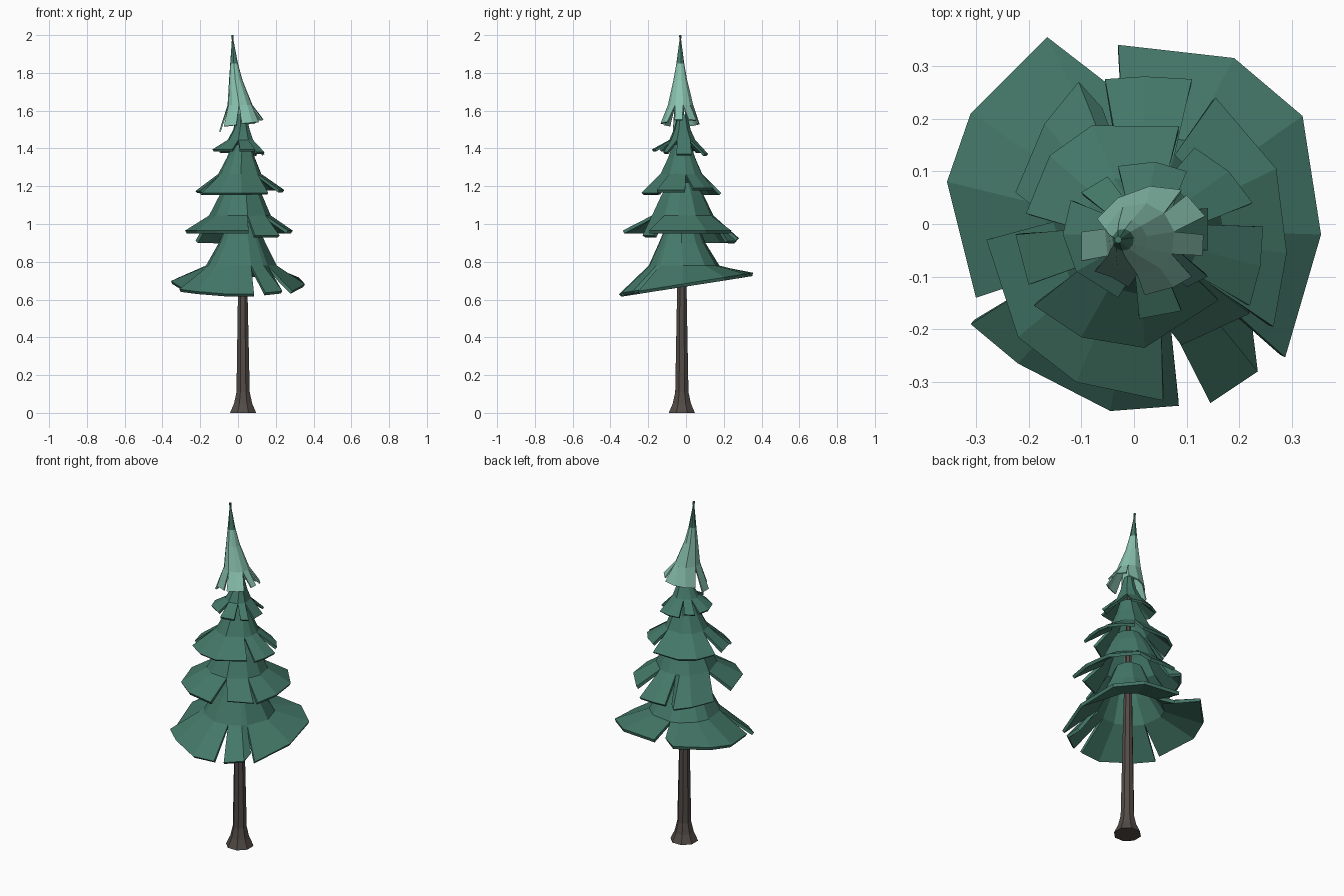
import bpy, bmesh, math
from math import pi, sin, cos, atan2

if "Cube" in bpy.data.objects:
    bpy.data.objects.remove(bpy.data.objects["Cube"])


def material(name, rgb):
    m = bpy.data.materials.new(name)
    m.diffuse_color = (*rgb, 1)
    m.use_nodes = True
    m.node_tree.nodes["Principled BSDF"].inputs["Base Color"].default_value = m.diffuse_color
    return m


GREEN = material("pine green", (0.058, 0.19, 0.14))
MINT = material("pale mint", (0.25, 0.54, 0.43))
BARK = material("dark bark", (0.085, 0.07, 0.062))


def finish(bm, name, mats):
    mesh = bpy.data.meshes.new(name)
    bm.to_mesh(mesh)
    bm.free()
    for m in mats:
        mesh.materials.append(m)
    ob = bpy.data.objects.new(name, mesh)
    bpy.context.collection.objects.link(ob)
    return ob


def ring_point(ring, a):
    x, y, r, z = ring
    return (x + r * cos(a), y + r * sin(a), z)


def skirt(name, panels, rings, tilt=(0, 0), mats=(GREEN,), split=None, thick=0.018):
    """Branch skirt. panels: (rim z, rim outline), counterclockwise.
    rings: (x, y, radius, z) going up from the notch roots."""
    cx, cy = rings[0][:2]
    prev = atan2(panels[0][1][0][1] - cy, panels[0][1][0][0] - cx)
    angles = []
    for _, pts in panels:
        row = []
        for x, y in pts:
            a = atan2(y - cy, x - cx)
            prev += (a - prev + pi) % (2 * pi) - pi
            row.append(prev)
        angles.append(row)

    # neighbouring panels share their upper edge, so only the rim is notched
    ends, first = [], angles[0][0] + 2 * pi
    for i, row in enumerate(angles):
        nxt = angles[i + 1][0] if i + 1 < len(angles) else first
        ends.append((row[-1] + nxt) / 2)

    bm = bmesh.new()
    for i, (z, pts) in enumerate(panels):
        row = list(angles[i])
        row[0] = ends[i - 1] - (2 * pi if i == 0 else 0)
        row[-1] = ends[i]
        levels = [[(x, y, z + tilt[0] * x + tilt[1] * y) for x, y in pts]]
        levels += [[ring_point(r, a) for a in row] for r in rings]
        grid = [[bm.verts.new(p) for p in lev] for lev in levels]
        for lo, hi in zip(grid, grid[1:]):
            for k in range(len(pts) - 1):
                bm.faces.new((lo[k], lo[k + 1], hi[k + 1], hi[k]))
    bmesh.ops.remove_doubles(bm, verts=bm.verts, dist=0.0005)
    if split:
        for f in bm.faces:
            f.material_index = int(f.calc_center_median().z > split)
    ob = finish(bm, name, mats)
    mod = ob.modifiers.new("thickness", "SOLIDIFY")
    mod.thickness = thick
    mod.offset = -1
    return ob


# Trunk with flared foot
bm = bmesh.new()
prev = None
for ring in [(.027, -.022, .075, 0), (.027, -.022, .052, .05), (.027, -.022, .038, .11),
             (.025, -.022, .027, .66), (.02, -.02, .01, 1.5)]:
    cur = [bm.verts.new(ring_point(ring, (k + .5) * pi / 4)) for k in range(8)]
    if prev:
        for k in range(8):
            j = (k + 1) % 8
            bm.faces.new((prev[k], prev[j], cur[j], cur[k]))
    else:
        bm.faces.new(cur[::-1])
    prev = cur
bm.faces.new(prev)
finish(bm, "trunk", [BARK])

# Lowest skirt, tilted down towards the front
skirt("bottom_branches", [
    (.685, [(.287, -.253), (.355, -.02), (.32, .205), (.19, .315), (-.03, .34)]),
    (.685, [(-.055, .27), (-.165, .355), (-.31, .21), (-.355, .08), (-.30, -.14)]),
    (.685, [(-.31, -.19), (-.22, -.265), (-.045, -.355), (.085, -.345)]),
    (.69, [(.145, -.34), (.235, -.28), (.225, -.2)]),
], [(.015, -.01, .19, .78), (.02, -.02, .125, .9), (.02, -.02, .075, 1.02)], tilt=(0, .16))

# Second skirt
skirt("lower_branches", [
    (.965, [(.265, -.195), (.29, -.055), (.27, .105), (.155, .24)]),
    (.925, [(.11, .275), (.02, .28), (-.055, .275)]),
    (.91, [(-.06, .22), (-.105, .27), (-.17, .19), (-.225, .06)]),
    (.965, [(-.28, -.03), (-.22, -.215), (-.11, -.3), (.055, -.335)]),
    (.94, [(.09, -.23), (.22, -.17)]),
], [(.01, -.02, .165, 1.045), (.015, -.02, .115, 1.15), (.02, -.02, .07, 1.22)])

# Third skirt
skirt("middle_branches", [
    (1.18, [(.22, -.155), (.24, -.08), (.245, -.005)]),
    (1.19, [(.225, .04), (.18, .1), (.115, .145)]),
    (1.165, [(.085, .185), (-.08, .187), (-.16, .13), (-.205, .02)]),
    (1.175, [(-.225, -.02), (-.2, -.115)]),
    (1.165, [(-.19, -.155), (-.1, -.215), (.02, -.235), (.16, -.145)]),
], [(.01, -.02, .115, 1.265), (.015, -.02, .075, 1.35), (.02, -.02, .05, 1.42)], thick=.015)

# Fourth skirt
skirt("upper_branches", [
    (1.37, [(.14, -.05), (.14, .03)]),
    (1.37, [(.1, .1), (.04, .118), (-.03, .11)]),
    (1.385, [(-.05, .09), (-.1, .06)]),
    (1.395, [(-.12, .045), (-.135, -.02), (-.11, -.09), (-.03, -.14)]),
    (1.395, [(.01, -.18), (.09, -.165)]),
    (1.38, [(.1, -.12), (.14, -.1)]),
], [(.015, -.02, .07, 1.445), (.02, -.02, .045, 1.5), (.02, -.02, .025, 1.58)], thick=.013)

# Pale crown with a green tip, leaning to the left
skirt("crown", [
    (1.54, [(.13, -.06), (.132, -.02)]),
    (1.54, [(.135, .015), (.1, .055)]),
    (1.525, [(.09, .065), (.03, .072), (-.03, .05), (-.07, .01)]),
    (1.50, [(-.1, -.015), (-.1, -.07)]),
    (1.525, [(-.075, -.09), (-.045, -.1), (-.01, -.12)]),
    (1.53, [(.02, -.135), (.075, -.12), (.11, -.1)]),
], [(.01, -.028, .068, 1.63), (-.012, -.03, .037, 1.76), (-.021, -.03, .021, 1.85),
    (-.03, -.03, .001, 2.0)], tilt=(.1, 0), mats=(MINT, GREEN), split=1.85, thick=.008)
